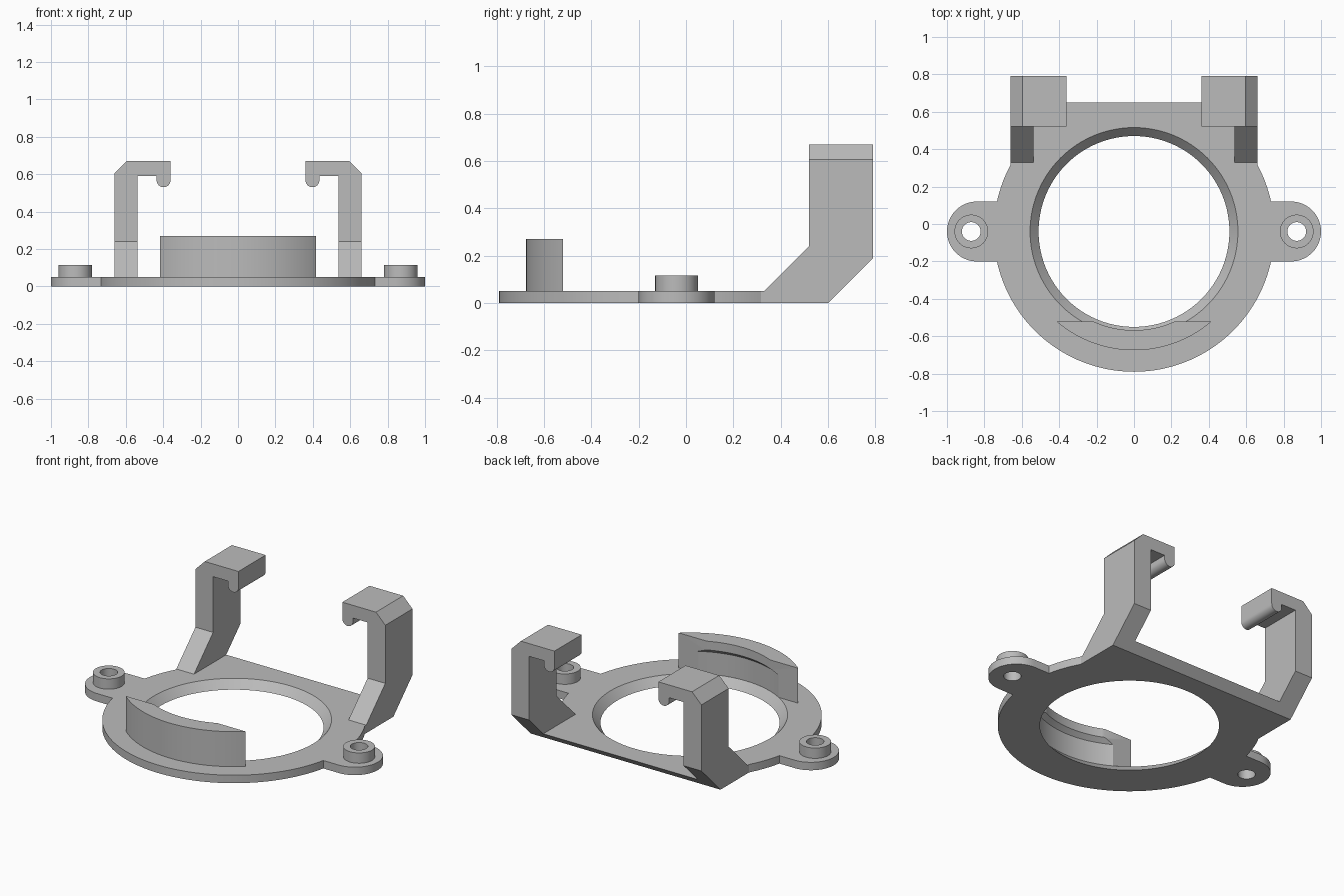
import bpy
import bmesh
from math import sin, cos, asin, acos, pi, radians

if "Cube" in bpy.data.objects:
    bpy.data.objects.remove(bpy.data.objects["Cube"], do_unlink=True)

CY = -0.04          # y of the ring centre and the screw tabs
THICK = 0.05        # plate thickness
RING_R = 0.75
TAB_X, TAB_R = 0.84, 0.16
SCREW_X = 0.87
ARM_X = 0.66

grey = bpy.data.materials.new("plain grey")
grey.use_nodes = True
colour = (0.5, 0.5, 0.5, 1)
grey.diffuse_color = colour
grey.node_tree.nodes["Principled BSDF"].inputs["Base Color"].default_value = colour


def arc(x, y, r, start, end, n):
    """Points on a circular arc, both ends included."""
    return [(x + r * cos(start + (end - start) * i / n),
             y + r * sin(start + (end - start) * i / n)) for i in range(n + 1)]


def circle(x, y, r, z, n=96):
    return [(px, py, z) for px, py in arc(x, y, r, 0, 2 * pi, n)[:-1]]


def loft(name, rings):
    """Closed solid through loops that have equal point counts."""
    bm = bmesh.new()
    loops = [[bm.verts.new(p) for p in ring] for ring in rings]
    n = len(loops[0])
    for a, b in zip(loops, loops[1:]):
        for i in range(n):
            j = (i + 1) % n
            bm.faces.new((a[i], a[j], b[j], b[i]))
    bm.faces.new(loops[0])
    bm.faces.new(loops[-1])
    bmesh.ops.recalc_face_normals(bm, faces=bm.faces)
    mesh = bpy.data.meshes.new(name)
    bm.to_mesh(mesh)
    bm.free()
    mesh.materials.append(grey)
    obj = bpy.data.objects.new(name, mesh)
    bpy.context.collection.objects.link(obj)
    return obj


def lathe(name, x, profile):
    return loft(name, [circle(x, CY, r, z) for r, z in profile])


def boolean(obj, tool, operation="DIFFERENCE"):
    """Apply a boolean and discard the tool."""
    tool.hide_render = True
    mod = obj.modifiers.new("cut", "BOOLEAN")
    mod.operation = operation
    mod.solver = "EXACT"
    mod.object = tool
    graph = bpy.context.evaluated_depsgraph_get()
    mesh = bpy.data.meshes.new_from_object(obj.evaluated_get(graph))
    obj.modifiers.clear()
    obj.data = mesh
    bpy.data.objects.remove(tool, do_unlink=True)


# Base plate: ring, two round tabs and a bevelled straight back edge
tab_angle = asin(TAB_R / RING_R)
half = arc(0, CY, RING_R, -pi / 2, -tab_angle, 36)
half += arc(TAB_X, CY, TAB_R, -pi / 2, pi / 2, 32)
half += arc(0, CY, RING_R, tab_angle, acos(ARM_X / RING_R), 8)
half.append((ARM_X, 0.6))
outline = half + [(-x, y) for x, y in reversed(half[1:])]
base_plate = loft("base_plate", [
    [(x, y, 0) for x, y in outline],
    [(x, y + THICK if y > 0.59 else y, THICK) for x, y in outline]])
boolean(base_plate, lathe("hole_cutter", 0, [(0.492, -0.02), (0.574, 0.07)]))
parts = [base_plate]

# Front retaining lip, undercut along its inner wall
LIP_R, CHORD_Y = 0.635, -0.52
lip_angle = asin((CHORD_Y - CY) / LIP_R)
lip_outline = arc(0, CY, LIP_R, -pi - lip_angle, lip_angle, 48)
front_lip = loft("front_lip", [[(x, y, z) for x, y in lip_outline] for z in (THICK, 0.27)])
boolean(front_lip, lathe("lip_cutter", 0, [(0.556, 0.03), (0.556, 0.19),
                                           (0.528, 0.215), (0.528, 0.3)]))
parts.append(front_lip)

# Arm outlines: side (y, z) and front (x, z)
arm_side = [(0.33, THICK), (0.52, 0.24), (0.52, 0.67), (0.79, 0.67),
            (0.79, 0.19), (0.65, THICK)]
arm_front = [(0.537, -0.1), (0.537, 0.59), (0.435, 0.59)]
arm_front += [(x, z) for x, z in arc(0.398, 0.567, 0.037, 0, -pi, 16)[::-1]]
arm_front += [(0.361, 0.59), (0.361, 0.75), (0.515, 0.75), (ARM_X, 0.605), (ARM_X, -0.1)]
# the bead runs from its inner to its outer side
bead = arc(0.398, 0.567, 0.037, 0, -pi, 16)
arm_front[3:20] = bead

for side, label in ((1, "left"), (-1, "right")):
    # Screw boss with a through hole
    boss = lathe(label + "_screw_boss", side * SCREW_X, [(0.09, THICK), (0.09, 0.115)])
    for target in (boss, base_plate):
        boolean(target, lathe("screw_cutter", side * SCREW_X, [(0.05, -0.1), (0.05, 0.2)]))
    # Clip arm: side outline trimmed by the hooked front outline
    arm = loft(label + "_clip_arm",
               [[(side * x, y, z) for y, z in arm_side] for x in (0.2, 0.8)])
    trim = loft("arm_cutter",
                [[(side * x, y, z) for x, z in arm_front] for y in (0.2, 0.9)])
    boolean(arm, trim, "INTERSECT")
    parts += [boss, arm]

# Smooth the round walls, keep hard edges crisp
bpy.ops.object.select_all(action="DESELECT")
for part in parts:
    part.select_set(True)
bpy.context.view_layer.objects.active = base_plate
bpy.ops.object.shade_smooth_by_angle(angle=radians(25))
